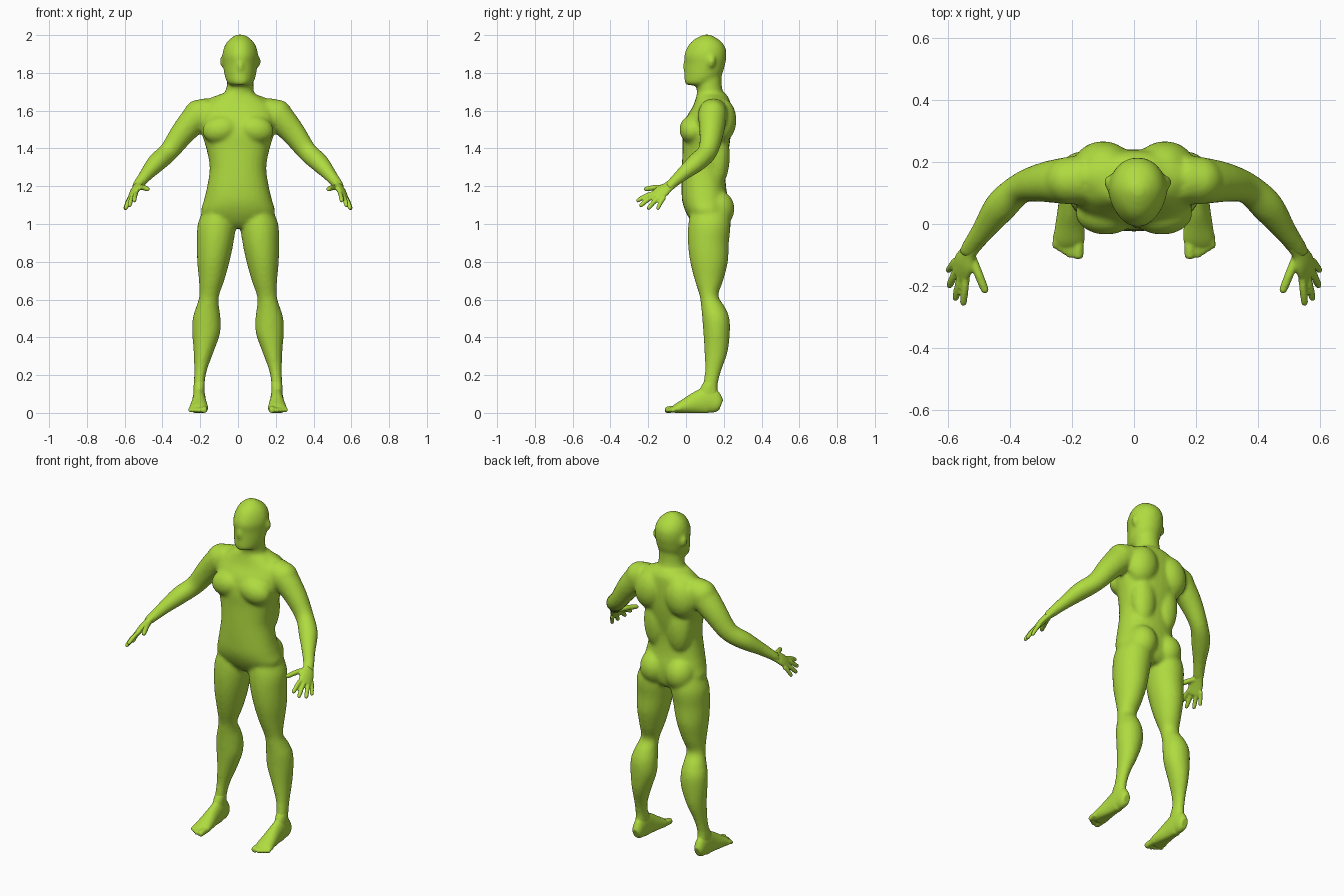
import bpy, bmesh, math
from mathutils import Vector, Matrix

skin = bpy.data.materials.new("lime green")
skin.diffuse_color = (0.43, 0.71, 0.05, 1)


def spline(rows, steps=4):
    """Smoothly interpolate rows of numbers."""
    out = []
    for i in range(len(rows) - 1):
        a, b, c, d = (rows[max(0, min(len(rows) - 1, i + k))] for k in (-1, 0, 1, 2))
        for s in range(steps):
            t = s / steps
            out.append([0.5 * (2 * q + (r - p) * t + (2 * p - 5 * q + 4 * r - w) * t * t
                               + (3 * q - p - 3 * r + w) * t ** 3)
                        for p, q, r, w in zip(a, b, c, d)])
    return out + [list(rows[-1])]


def skin_rings(bm, rings):
    loops = [[bm.verts.new(p) for p in ring] for ring in rings]
    n = len(loops[0])
    for a, b in zip(loops, loops[1:]):
        for i in range(n):
            bm.faces.new((a[i], a[(i + 1) % n], b[(i + 1) % n], b[i]))
    bm.faces.new(loops[0])
    bm.faces.new(loops[-1])


def stack(bm, rows, side=1, power=2.0, taper=0.0, n=28):
    """Upright form; rows are z, left x, right x, front y, back y."""
    rings = []
    for z, x0, x1, y0, y1 in spline(rows):
        ring = []
        for i in range(n):
            a = 2 * math.pi * i / n
            c, s = math.cos(a), math.sin(a)
            c = math.copysign(abs(c) ** (2 / power), c)
            s = math.copysign(abs(s) ** (2 / power), s)
            w = 1 - taper * max(0, -s)
            ring.append((side * ((x0 + x1) / 2 + (x1 - x0) / 2 * c * w),
                         (y0 + y1) / 2 + (y1 - y0) / 2 * s, z))
        rings.append(ring)
    skin_rings(bm, rings)


def limb(bm, rows, side=1, across=(0, 1, 0), n=18):
    """Form along a path; rows are x, y, z, half width along across, half thickness."""
    pts = spline(rows)
    rings = []
    for i, p in enumerate(pts):
        t = (Vector(pts[min(i + 1, len(pts) - 1)][:3]) - Vector(pts[max(i - 1, 0)][:3])).normalized()
        u = Vector(across)
        u = (u - t * u.dot(t)).normalized()
        v = t.cross(u)
        ring = []
        for k in range(n):
            a = 2 * math.pi * k / n
            q = Vector(p[:3]) + u * p[3] * math.cos(a) + v * p[4] * math.sin(a)
            ring.append((side * q.x, q.y, max(q.z, 0)))
        rings.append(ring)
    skin_rings(bm, rings)


def digit(bm, root, tip, r, side, lift=0.0):
    a, b = Vector(root), Vector(tip)
    m = a.lerp(b, 0.5) + Vector((0, 0, lift))
    e = m.lerp(b, 0.8)
    limb(bm, [(*a, r, r), (*m, r, r), (*e, r * .9, r * .9), (*b, r * .5, r * .5)], side, (1, 0.3, 0), 12)


def lump(bm, centre, size, side=1, tilt=0.0):
    m = (Matrix.Translation((side * centre[0], centre[1], centre[2]))
         @ Matrix.Rotation(side * tilt, 4, 'Y') @ Matrix.Diagonal((*size, 1)))
    bmesh.ops.create_uvsphere(bm, u_segments=24, v_segments=14, radius=1, matrix=m)


def finish(bm, name, voxel, smooth):
    bmesh.ops.recalc_face_normals(bm, faces=bm.faces)
    me = bpy.data.meshes.new(name)
    bm.to_mesh(me)
    bm.free()
    me.materials.append(skin)
    ob = bpy.data.objects.new(name, me)
    bpy.context.collection.objects.link(ob)
    rm = ob.modifiers.new("fuse", 'REMESH')
    rm.mode = 'VOXEL'
    rm.voxel_size = voxel
    rm.use_smooth_shade = True
    sm = ob.modifiers.new("soften", 'SMOOTH')
    sm.factor = 0.5
    sm.iterations = smooth


body = bmesh.new()
# torso and neck
torso = [(0.98, .06, .06, .19), (1.01, .14, .03, .215), (1.06, .195, .0, .225), (1.12, .182, -.02, .225),
         (1.2, .163, -.024, .212), (1.3, .15, -.022, .21), (1.4, .168, -.018, .228), (1.48, .192, -.018, .238),
         (1.56, .20, .0, .24), (1.62, .19, .035, .237), (1.66, .14, .05, .23), (1.69, .09, .058, .21)]
stack(body, [(z, -w, w, f, b) for z, w, f, b in torso], power=2.25)
stack(body, [(1.6, -.09, .09, .07, .22), (1.67, -.078, .084, .06, .205), (1.73, -.06, .082, .056, .19),
             (1.82, -.055, .08, .06, .19)])
# head
stack(body, [(1.735, -.035, .06, .005, .10), (1.75, -.058, .082, -.008, .15), (1.79, -.072, .096, -.008, .19),
             (1.85, -.08, .104, -.006, .208), (1.89, -.083, .107, -.01, .214), (1.93, -.076, .1, .004, .21),
             (1.965, -.058, .082, .028, .188), (1.99, -.03, .054, .065, .152), (2.003, -.008, .03, .095, .125)],
      power=2.1, taper=0.2)
lump(body, (.012, .0, 1.835), (.016, .02, .03))
for s in (-1, 1):
    lump(body, (.095 + .012 * s, .135, 1.86), (.014, .022, .032), s)
    # chest, back, seat, shoulder and neck muscles
    lump(body, (.09, .035, 1.50), (.10, .07, .075), s, 0.2)
    lump(body, (.10, .185, 1.55), (.095, .082, .12), s, -0.2)
    lump(body, (.075, .17, 1.36), (.075, .062, .16), s)
    lump(body, (.085, .165, 1.08), (.085, .092, .10), s)
    lump(body, (.205, .14, 1.575), (.082, .078, .085), s, 0.6)
    lump(body, (.09, .15, 1.645), (.11, .062, .04), s, 0.25)
    # leg
    stack(body, [(1.09, .03, .175, .03, .22), (1.0, .012, .213, .012, .236), (.9, .024, .217, .01, .227),
                 (.8, .045, .216, .022, .222), (.7, .073, .207, .047, .197), (.62, .10, .205, .072, .172),
                 (.56, .10, .222, .08, .207), (.5, .092, .24, .086, .23), (.42, .095, .242, .092, .232),
                 (.32, .13, .235, .098, .22), (.22, .166, .232, .10, .186), (.14, .177, .235, .088, .168),
                 (.06, .175, .237, .08, .178)], s)
    # arm
    limb(body, [(.15, .145, 1.595, .078, .075), (.21, .14, 1.57, .076, .08), (.29, .135, 1.485, .063, .068),
                (.365, .115, 1.385, .05, .054), (.43, .055, 1.325, .053, .05), (.485, -.02, 1.262, .038, .036),
                (.53, -.082, 1.207, .03, .026), (.537, -.10, 1.195, .028, .022)], s, (.6, .6, 0))
finish(body, "body", 0.01, 8)

# hands
hands = bmesh.new()
for s in (-1, 1):
    limb(hands, [(.515, -.062, 1.224, .03, .024), (.532, -.09, 1.2, .031, .02), (.547, -.125, 1.175, .042, .019),
                 (.56, -.16, 1.145, .04, .015), (.564, -.168, 1.138, .03, .01)], s, (.035, .055, -.025))
    digit(hands, (.54, -.165, 1.165), (.55, -.262, 1.12), .0125, s, .006)
    digit(hands, (.555, -.155, 1.155), (.576, -.245, 1.093), .0125, s, .006)
    digit(hands, (.566, -.135, 1.145), (.596, -.203, 1.078), .0125, s, .006)
    digit(hands, (.573, -.115, 1.14), (.599, -.152, 1.076), .0115, s, .006)
    digit(hands, (.525, -.10, 1.195), (.476, -.222, 1.183), .0145, s, .004)
finish(hands, "hands", 0.005, 4)

# feet
feet = bmesh.new()
for s in (-1, 1):
    limb(feet, [(.206, .185, .04, .02, .03), (.206, .165, .048, .03, .05), (.206, .12, .065, .034, .072),
                (.206, .06, .054, .038, .06), (.207, .0, .036, .046, .042), (.208, -.045, .024, .05, .028),
                (.208, -.068, .018, .044, .018)], s, (1, 0, 0), 24)
    stack(feet, [(.17, .176, .232, .098, .17), (.13, .176, .236, .075, .166), (.06, .176, .236, .05, .176)], s)
    digit(feet, (.18, -.03, .02), (.18, -.112, .014), .019, s, .002)
    for i in range(4):
        digit(feet, (.205 + .014 * i, -.03, .02), (.206 + .0155 * i, -.108 + .010 * i, .01), .0125, s, .006)
finish(feet, "feet", 0.005, 4)
